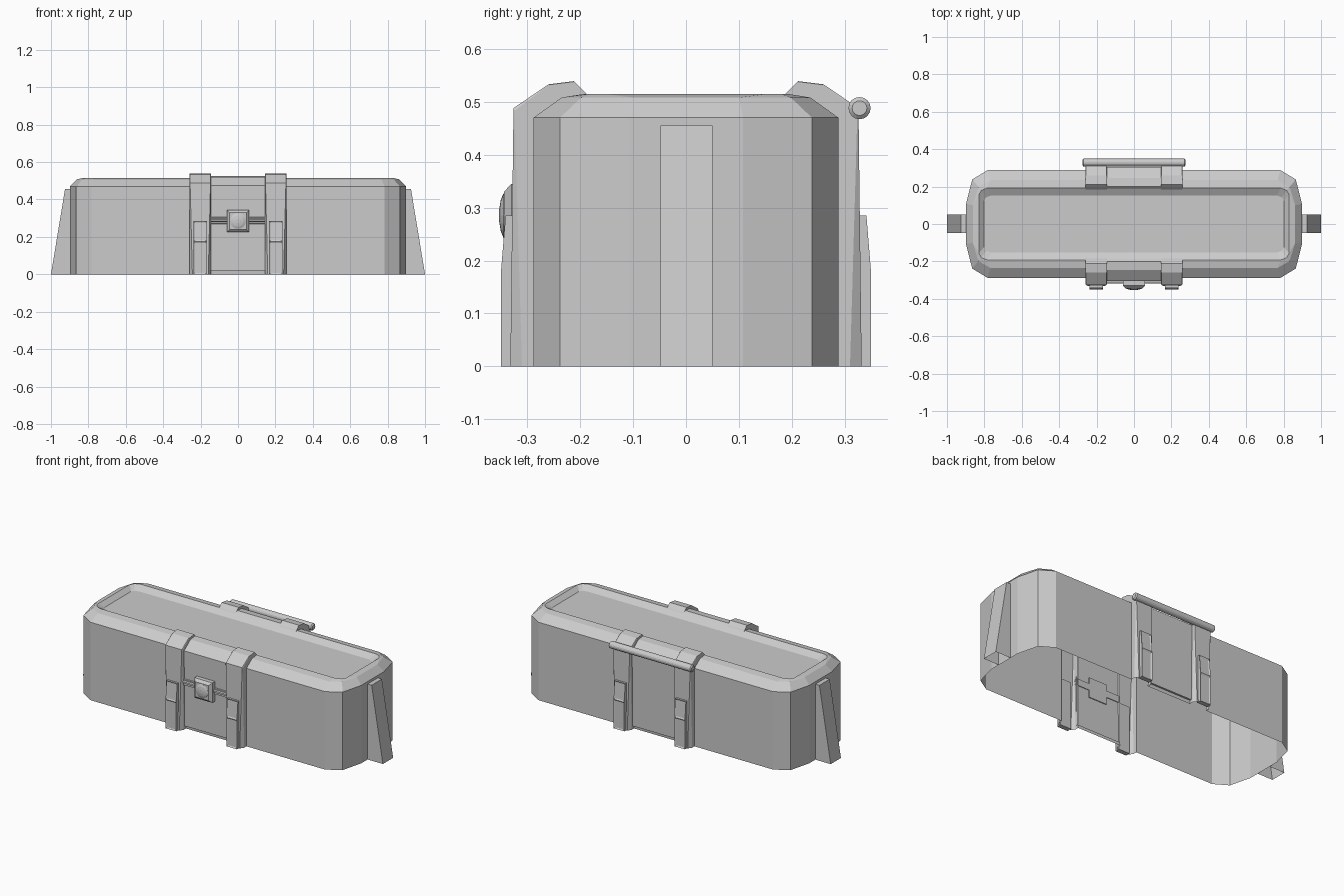
import bpy, bmesh, math
from mathutils import Matrix

cube = bpy.data.objects.get("Cube")
if cube:
    bpy.data.objects.remove(cube, do_unlink=True)

grey = bpy.data.materials.new("light_grey")
grey.use_nodes = True
grey.diffuse_color = (0.6, 0.6, 0.6, 1)
grey.node_tree.nodes["Principled BSDF"].inputs["Base Color"].default_value = (0.6, 0.6, 0.6, 1)


def finish(name, bm):
    bmesh.ops.recalc_face_normals(bm, faces=bm.faces[:])
    mesh = bpy.data.meshes.new(name)
    bm.to_mesh(mesh)
    bm.free()
    mesh.materials.append(grey)
    ob = bpy.data.objects.new(name, mesh)
    bpy.context.collection.objects.link(ob)
    return ob


def loft(bm, rings, closed):
    """Skin a list of equal-length point rings with quads."""
    rows = [[bm.verts.new(p) for p in ring] for ring in rings]
    n = len(rows[0])
    for a, b in zip(rows, rows[1:]):
        for i in range(n if closed else n - 1):
            j = (i + 1) % n
            bm.faces.new((a[i], a[j], b[j], b[i]))
    return rows


# Body: open-bottomed shell with a sunken lid
def body_ring(corner, z):
    quarter = corner + [(0.26, corner[-1][1])]
    pts = [(x, y, z) for x, y in quarter]
    pts += [(-x, y, z) for x, y in reversed(quarter)]
    return pts + [(-x, -y, z) for x, y, z in pts]


wall = [(0.898, 0.108), (0.865, 0.238), (0.783, 0.288)]
rim = [(0.862, 0.10), (0.832, 0.198), (0.768, 0.235)]
lip = [(0.83, 0.155), (0.816, 0.18), (0.785, 0.192)]
floor = [(0.802, 0.125), (0.79, 0.143), (0.765, 0.152)]
bm = bmesh.new()
rows = loft(bm, [body_ring(wall, 0), body_ring(wall, 0.47), body_ring(rim, 0.508),
                 body_ring(lip, 0.515), body_ring(floor, 0.492)], True)
bm.faces.new(rows[-1])
# Open the walls behind the straps and panels
gaps = [f for f in bm.faces if abs(f.calc_center_median().x) < 0.01
        and f.calc_center_median().z < 0.3]
bmesh.ops.delete(bm, geom=gaps, context='FACES')
finish("body", bm)

# Strap stations: back (y, z), side (y, z), face (y, z), chamfer width
STRAP = [((0.288, 0.0), (0.31, 0.0), (0.332, 0.0), 0.014),
         ((0.288, 0.47), (0.324, 0.483), (0.326, 0.488), 0.002),
         ((0.235, 0.508), (0.259, 0.532), (0.26, 0.533), 0.002),
         ((0.2, 0.511), (0.211, 0.538), (0.212, 0.539), 0.002),
         ((0.183, 0.508), (0.188, 0.515), (0.19, 0.517), 0.002)]
CLIP = [(0.322, 0.0), (0.35, 0.0), (0.35, 0.175), (0.341, 0.285), (0.322, 0.285)]
PANEL = [(0.288, 0.0), (0.29, 0.02), (0.301, 0.02), (0.306, 0.475),
         (0.245, 0.52), (0.2, 0.525), (0.186, 0.512)]

for sy, end in ((-1, "front"), (1, "back")):
    # Centre panel folding over the rim
    bm = bmesh.new()
    loft(bm, [[(x, sy * y, z) for x in (-0.147, 0.147)] for y, z in PANEL], False)
    finish(end + "_panel", bm)

    for sx, side in ((1, "left"), (-1, "right")):
        # Hollow strap with tapering chamfers
        x0, x1 = 0.145, 0.258
        bm = bmesh.new()
        rings = []
        for b, s, f, c in STRAP:
            section = [(x0, b), (x0, s), (x0 + c, f), (x1 - c, f), (x1, s), (x1, b)]
            rings.append([(sx * x, sy * p[0], p[1]) for x, p in section])
        rows = loft(bm, rings, False)
        bm.faces.new(rows[-1])
        finish(f"{end}_{side}_strap", bm)

        # Clip on the strap with two sunken plates
        bm = bmesh.new()
        rows = loft(bm, [[(sx * x, sy * y, z) for y, z in CLIP] for x in (0.167, 0.238)], True)
        for r in rows:
            bm.faces.new(r)
        bmesh.ops.recalc_face_normals(bm, faces=bm.faces[:])
        outer = [f for f in bm.faces if f.normal.y * sy > 0.9]
        bmesh.ops.inset_individual(bm, faces=outer, thickness=0.011, depth=-0.004)
        finish(f"{end}_{side}_clip", bm)

# Latch: bevelled block, round button and crossbar
def square(h, y):
    return [(sx * h, y, 0.285 + sz * h) for sx, sz in ((1, 1), (-1, 1), (-1, -1), (1, -1))]


bm = bmesh.new()
rows = loft(bm, [square(0.06, -0.298), square(0.06, -0.33), square(0.045, -0.344)], True)
bm.faces.new(rows[0])
bm.faces.new(rows[-1])
finish("latch_block", bm)


def circle(r, y, n=16):
    return [(r * math.cos(math.tau * i / n), y, 0.285 + r * math.sin(math.tau * i / n))
            for i in range(n)]


bm = bmesh.new()
rows = loft(bm, [circle(0.042, -0.335), circle(0.042, -0.345), circle(0.03, -0.35),
                 circle(0.012, -0.353)], True)
bm.faces.new(rows[-1])
finish("latch_button", bm)

bm = bmesh.new()
bar = [(-0.298, 0.268), (-0.311, 0.271), (-0.311, 0.28), (-0.318, 0.284),
       (-0.318, 0.294), (-0.311, 0.298), (-0.311, 0.305), (-0.298, 0.308)]
loft(bm, [[(x, y, z) for y, z in bar] for x in (-0.147, 0.147)], True)
finish("latch_crossbar", bm)

# Hinge rod with bevelled ends
bm = bmesh.new()
stations = [(-0.276, 0.014), (-0.27, 0.021), (0.27, 0.021), (0.276, 0.014)]
rows = loft(bm, [[(x, 0.328 + r * math.cos(math.tau * i / 16),
                   0.488 + r * math.sin(math.tau * i / 16)) for i in range(16)]
                 for x, r in stations], True)
bm.faces.new(rows[0])
bm.faces.new(rows[-1])
finish("hinge_rod", bm)

# Tapered end fins, open underneath
FIN = [(0.897, 0.0), (0.897, 0.455), (0.925, 0.455), (1.0, 0.0)]
for sx, side in ((1, "left"), (-1, "right")):
    bm = bmesh.new()
    rows = loft(bm, [[(sx * x, y, z) for x, z in FIN] for y in (-0.048, 0.05)], False)
    for r in rows:
        bm.faces.new(r)
    finish(side + "_fin", bm)
